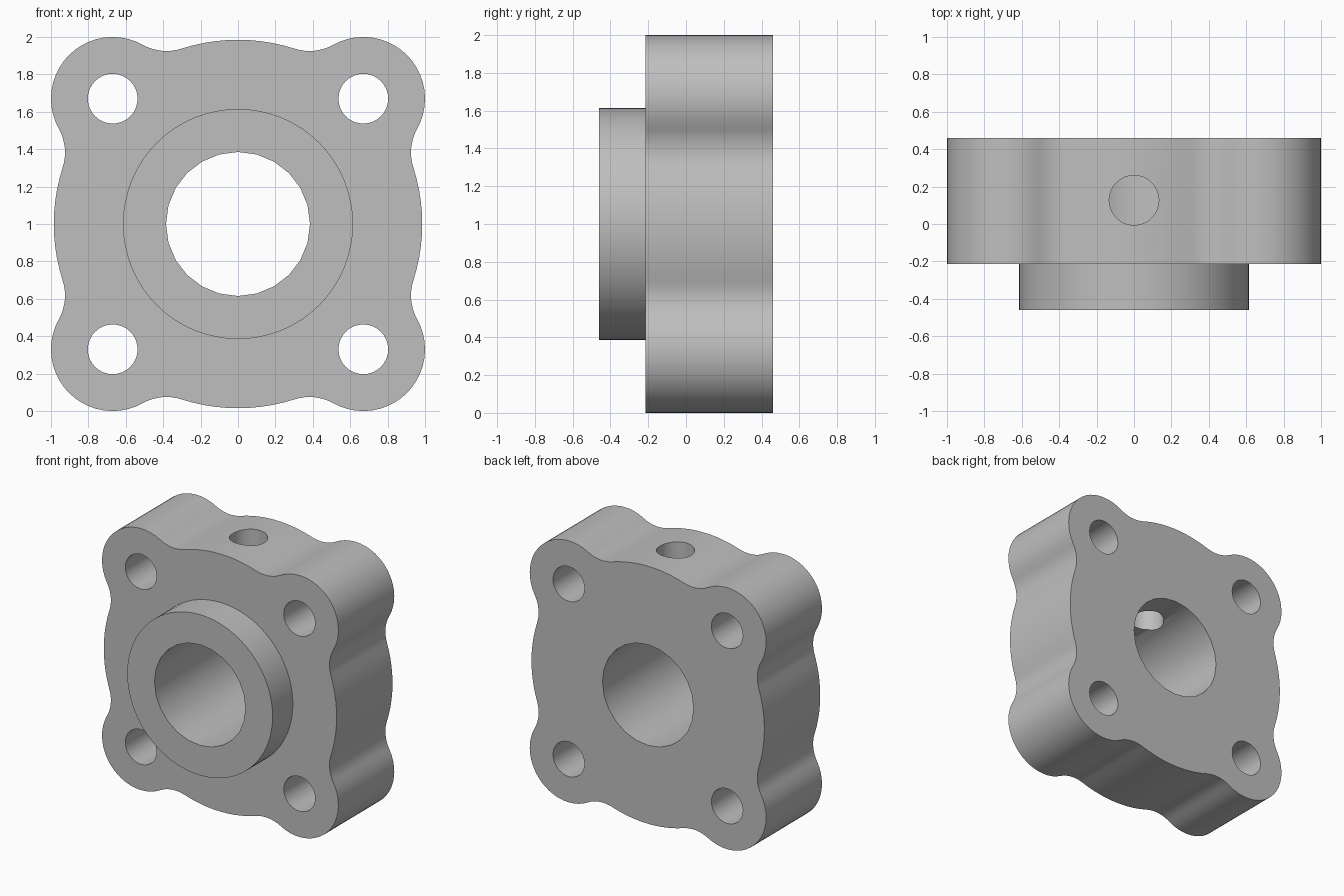
import bpy
import bmesh
import math
from mathutils import Vector, Matrix

if "Cube" in bpy.data.objects:
    bpy.data.objects.remove(bpy.data.objects["Cube"], do_unlink=True)

MID = 1.0            # height of the bore axis
BACK, FACE, FRONT = 0.46, -0.215, -0.46
DISC_R, LOBE_R, FILLET_R = 0.985, 0.33, 0.26
BOLT = 0.67          # bolt hole offset from the axis
HOLE_R, BORE_R, BOSS_R = 0.133, 0.385, 0.615

steel = bpy.data.materials.new("grey metal")
steel.use_nodes = True
grey = (0.52, 0.52, 0.52, 1)
steel.diffuse_color = grey
steel.node_tree.nodes["Principled BSDF"].inputs["Base Color"].default_value = grey


def add_object(name, bm):
    bmesh.ops.recalc_face_normals(bm, faces=bm.faces[:])
    mesh = bpy.data.meshes.new(name)
    bm.to_mesh(mesh)
    bm.free()
    mesh.materials.append(steel)
    obj = bpy.data.objects.new(name, mesh)
    bpy.context.collection.objects.link(obj)
    return obj


def cylinder(name, radius, centre, depth, axis, sides):
    bm = bmesh.new()
    turn = Matrix.Rotation(math.pi / 2, 4, 'X') if axis == 'Y' else Matrix()
    bmesh.ops.create_cone(bm, cap_ends=True, segments=sides, radius1=radius,
                          radius2=radius, depth=depth,
                          matrix=Matrix.Translation(centre) @ turn)
    return add_object(name, bm)


def arc(centre, radius, start, end, steps):
    """Points along an arc, leaving out the last one."""
    return [centre + radius * Vector((math.cos(a), math.sin(a)))
            for a in (start + (end - start) * i / steps for i in range(steps))]


def flange_outline():
    """Disc and four corner lobes, blended by tangent concave fillets."""
    reach = BOLT * math.sqrt(2)
    d0, d1 = DISC_R + FILLET_R, LOBE_R + FILLET_R
    spread = math.acos((d0**2 + reach**2 - d1**2) / (2 * d0 * reach))
    points = []
    for k in range(4):
        mid = math.pi / 4 + k * math.pi / 2
        lobe = reach * Vector((math.cos(mid), math.sin(mid)))
        before, after = (d0 * Vector((math.cos(mid + s), math.sin(mid + s)))
                         for s in (-spread, spread))
        to_after = after - lobe
        swing = math.acos(to_after.normalized().dot(lobe.normalized()))
        # angles on the fillet circles facing the disc and the lobe
        disc_in, disc_out = mid - spread + math.pi, mid + spread + math.pi
        lobe_in, lobe_out = mid - swing + math.pi, mid + swing + math.pi
        turn = swing - spread
        points += arc(before, FILLET_R, disc_in, disc_in - turn, 8)
        points += arc(lobe, LOBE_R, mid - swing, mid + swing, 20)
        points += arc(after, FILLET_R, lobe_out, lobe_out - turn, 8)
        points += arc(Vector((0, 0)), DISC_R, mid + spread,
                      mid + math.pi / 2 - spread, 10)
    return points


def boolean(target, tool, operation):
    mod = target.modifiers.new(operation.lower(), 'BOOLEAN')
    mod.object, mod.operation, mod.solver = tool, operation, 'EXACT'
    bpy.context.view_layer.objects.active = target
    bpy.ops.object.modifier_apply(modifier=mod.name)
    bpy.data.objects.remove(tool, do_unlink=True)


# Lobed flange plate
bm = bmesh.new()
base = bm.faces.new([bm.verts.new((p.x, FACE, MID + p.y)) for p in flange_outline()])
extruded = bmesh.ops.extrude_face_region(bm, geom=[base], use_keep_orig=True)["geom"]
bmesh.ops.translate(bm, vec=(0, BACK - FACE, 0),
                    verts=[v for v in extruded if isinstance(v, bmesh.types.BMVert)])
flange = add_object("flange_body", bm)

# Raised round boss on the front
boss_back = 0.1
boss = cylinder("boss", BOSS_R, (0, (FRONT + boss_back) / 2, MID),
                boss_back - FRONT, 'Y', 64)
boolean(flange, boss, 'UNION')

# Central bore and four bolt holes
boolean(flange, cylinder("bore_cutter", BORE_R, (0, 0, MID), 2, 'Y', 24), 'DIFFERENCE')
for sx in (-1, 1):
    for sz in (-1, 1):
        cutter = cylinder("bolt_cutter", HOLE_R, (sx * BOLT, 0, MID + sz * BOLT), 2, 'Y', 32)
        boolean(flange, cutter, 'DIFFERENCE')

# Set-screw hole from the top edge into the bore
screw = cylinder("screw_cutter", HOLE_R, (0, 0.127, MID + 0.6), 1.2, 'Z', 32)
boolean(flange, screw, 'DIFFERENCE')

# Smooth curved walls, crisp rims
bpy.ops.object.select_all(action='DESELECT')
flange.select_set(True)
bpy.context.view_layer.objects.active = flange
bpy.ops.object.shade_smooth_by_angle(angle=math.radians(30))
